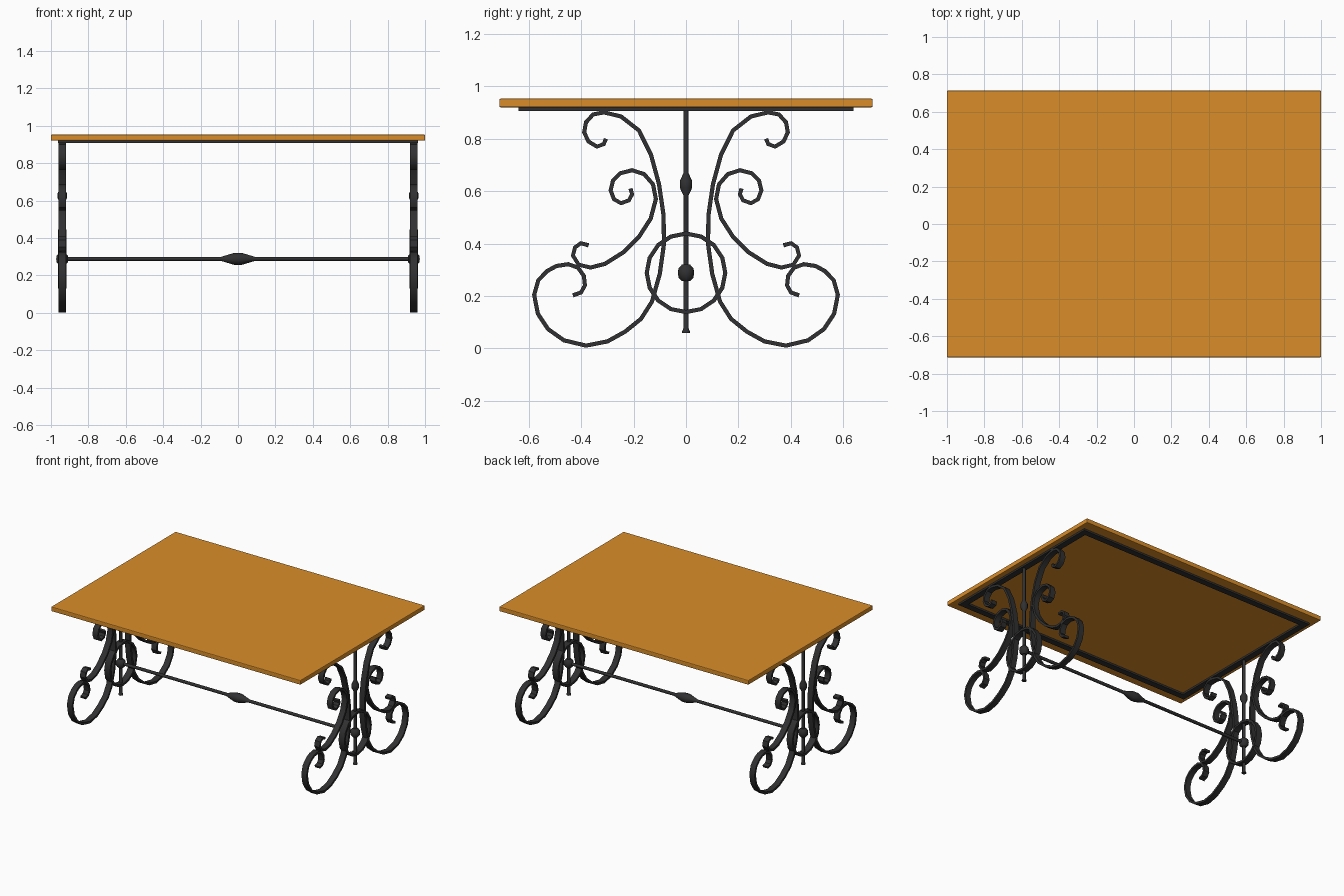
import bpy, bmesh, math
from mathutils import Vector, Matrix

if "Cube" in bpy.data.objects:
    bpy.data.objects.remove(bpy.data.objects["Cube"])

def material(name, rgb):
    m = bpy.data.materials.new(name)
    m.diffuse_color = (*rgb, 1)
    m.use_nodes = True
    m.node_tree.nodes["Principled BSDF"].inputs["Base Color"].default_value = m.diffuse_color
    return m

WOOD = material("orange wood", (0.70, 0.27, 0.022))
IRON = material("black iron", (0.03, 0.03, 0.032))

def finish(name, bm, mat, smooth=None):
    bmesh.ops.recalc_face_normals(bm, faces=bm.faces)
    me = bpy.data.meshes.new(name)
    bm.to_mesh(me)
    bm.free()
    ob = bpy.data.objects.new(name, me)
    bpy.context.collection.objects.link(ob)
    me.materials.append(mat)
    if smooth:
        bpy.ops.object.select_all(action='DESELECT')
        ob.select_set(True)
        bpy.context.view_layer.objects.active = ob
        bpy.ops.object.shade_smooth_by_angle(angle=math.radians(smooth))
    return ob

def box(name, size, centre, mat, bevel=0):
    bm = bmesh.new()
    bmesh.ops.create_cube(bm, size=1, matrix=Matrix.Translation(centre) @ Matrix.Diagonal((*size, 1)))
    if bevel:
        bmesh.ops.bevel(bm, geom=bm.edges[:], offset=bevel, segments=2, affect='EDGES', profile=0.5)
    return finish(name, bm, mat)

def ribbon(name, pts, x, width=0.042, thick=0.016, closed=False):
    """Flat bar following (y, z) points, standing at x."""
    bm = bmesh.new()
    pts = [Vector(p) for p in pts]
    n = len(pts)
    rings = []
    for i, p in enumerate(pts):
        a = pts[i - 1] if (closed or i > 0) else p
        b = pts[(i + 1) % n] if (closed or i < n - 1) else p
        t = (b - a).normalized()
        nrm = Vector((-t.y, t.x)) * thick / 2
        rings.append([bm.verts.new((x + sx * width / 2, p.x + s * nrm.x, p.y + s * nrm.y))
                      for sx, s in ((-1, -1), (1, -1), (1, 1), (-1, 1))])
    for i in range(n if closed else n - 1):
        r, q = rings[i], rings[(i + 1) % n]
        for k in range(4):
            bm.faces.new((r[k], r[(k + 1) % 4], q[(k + 1) % 4], q[k]))
    if not closed:
        bm.faces.new(rings[0])
        bm.faces.new(rings[-1])
    return finish(name, bm, IRON, 35)

def turned(name, profile, centre, axis='Z', sides=10):
    """Lathe of (radius, height) pairs."""
    bm = bmesh.new()
    rot = Matrix.Rotation(math.pi / 2, 4, 'Y') if axis == 'X' else Matrix()
    mat = Matrix.Translation(centre) @ rot
    rings = [[bm.verts.new(mat @ Vector((r * math.cos(2 * math.pi * k / sides),
                                         r * math.sin(2 * math.pi * k / sides), h)))
              for k in range(sides)] for r, h in profile]
    for a, b in zip(rings, rings[1:]):
        for k in range(sides):
            bm.faces.new((a[k], a[(k + 1) % sides], b[(k + 1) % sides], b[k]))
    bm.faces.new(rings[0])
    bm.faces.new(rings[-1])
    return finish(name, bm, IRON, 40)

# table top and the flat iron frame under it
box("table_top", (2, 1.426, 0.033), (0, 0, 0.9365), WOOD, 0.005)
for s in (-1, 1):
    box("frame_end", (0.045, 1.28, 0.014), (s * 0.94, 0, 0.914), IRON)
    box("frame_side", (1.835, 0.045, 0.014), (0, s * 0.6175, 0.914), IRON)

# scroll paths as (y, z), drawn in hundredths, on the -y side
BIG = [(-30.6, 80), (-31.4, 78), (-34, 77), (-37.3, 79), (-38.9, 82.5), (-38.2, 86.3),
       (-35.5, 89.3), (-31.3, 90.1), (-24.8, 88.5), (-18, 83.2), (-13.4, 74), (-10.3, 62.6),
       (-8.6, 51), (-8.4, 40), (-10, 28.5), (-13, 17.8), (-17.2, 11.2), (-23.3, 6.3),
       (-30, 2.6), (-38.2, 1.0), (-46.6, 3.0), (-52.7, 7.3), (-56.6, 13.2), (-58, 20.4),
       (-56.4, 26), (-53, 29.5), (-49.5, 31.4), (-45, 32.1), (-41.3, 30.8), (-39, 27.6),
       (-38.6, 24), (-40.1, 21.3), (-43.2, 20.2)]
SMALL = [(-21.2, 61), (-20.6, 58.8), (-21.8, 56.5), (-24.8, 55.4), (-27.5, 56.9), (-28.8, 60.3),
         (-27.9, 64), (-25.2, 66.8), (-20.6, 68), (-16, 66.5), (-12.6, 62.6), (-11.5, 57),
         (-13.5, 49.5), (-17.8, 42.8), (-24, 36.6), (-31, 32.2), (-36.5, 30.8), (-41, 31.9),
         (-43.2, 35.4), (-42.4, 38.5), (-40.2, 40.1), (-37.2, 39.3)]

for x in (-0.94, 0.94):
    # mirrored scrolls
    for s in (-1, 1):
        for name, path in (("large_scroll", BIG), ("small_scroll", SMALL)):
            ribbon(name, [(-s * y / 100, z / 100) for y, z in path], x)
    # ring around the post
    ribbon("ring", [(0.15 * math.cos(2 * math.pi * k / 16), 0.288 + 0.15 * math.sin(2 * math.pi * k / 16))
                    for k in range(16)], x, 0.046, closed=True)
    # centre post with flared foot, upper knot and ball joint
    turned("post", [(0.016, 0.058), (0.016, 0.064), (0.011, 0.075), (0.011, 0.585), (0.025, 0.613),
                    (0.025, 0.638), (0.011, 0.668), (0.011, 0.91)], (x, 0, 0))
    turned("post_joint", [(0.016, -0.032), (0.03, -0.018), (0.032, 0), (0.03, 0.018), (0.016, 0.032)],
           (x, 0, 0.288))

# long stretcher with a spindle knot in the middle
turned("stretcher", [(0.011, -0.94), (0.011, -0.09), (0.032, -0.02), (0.032, 0.02), (0.011, 0.09),
                     (0.011, 0.94)], (0, 0, 0.288), 'X')
